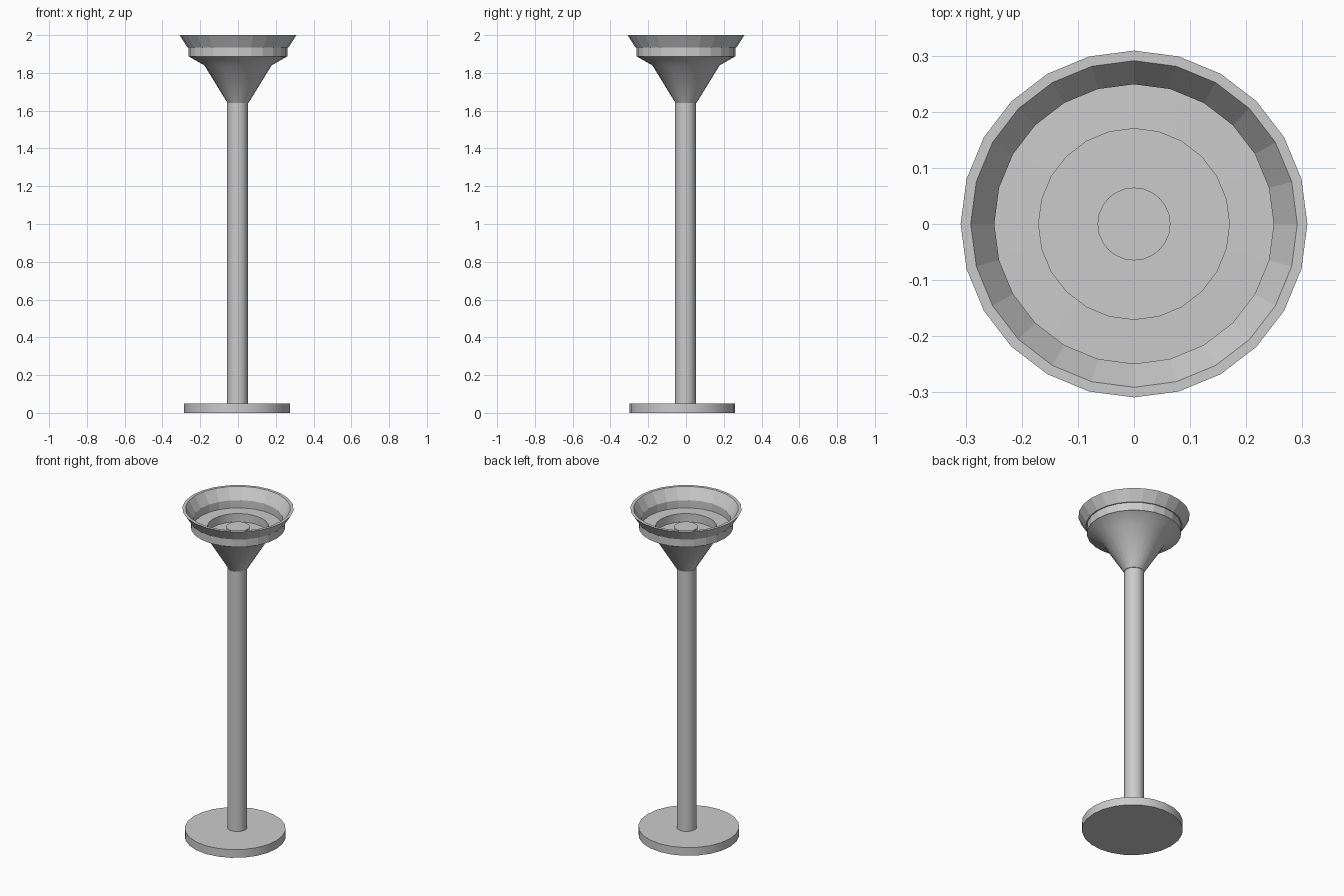
import bpy, math

if "Cube" in bpy.data.objects:
    bpy.data.objects.remove(bpy.data.objects["Cube"])

SIDES = 24


def lathe(name, profile, center=(0, 0), closed=False, smooth=None):
    """Revolve (radius, z) points round a vertical axis; radius 0 makes a pole."""
    verts, rings = [], []
    for r, z in profile:
        count = SIDES if r > 0 else 1
        rings.append([len(verts) + i % count for i in range(SIDES)])
        for i in range(count):
            a = 2 * math.pi * i / SIDES
            verts.append((center[0] + r * math.cos(a), center[1] + r * math.sin(a), z))
    faces = []
    pairs = list(zip(rings, rings[1:] + rings[:1]))
    for lo, hi in pairs if closed else pairs[:-1]:
        if len(set(lo)) == 1:
            faces.append(hi[::-1])
        elif len(set(hi)) == 1:
            faces.append(lo)
        else:
            for i in range(SIDES):
                j = (i + 1) % SIDES
                faces.append((lo[i], lo[j], hi[j], hi[i]))
    mesh = bpy.data.meshes.new(name)
    mesh.from_pydata(verts, [], faces)
    obj = bpy.data.objects.new(name, mesh)
    bpy.context.collection.objects.link(obj)
    if smooth:
        bpy.ops.object.select_all(action='DESELECT')
        obj.select_set(True)
        bpy.context.view_layer.objects.active = obj
        bpy.ops.object.shade_smooth_by_angle(angle=math.radians(smooth))
    return obj


# Foot disc, slightly off the axis, and the pole
lathe("base", [(0, 0), (0.28, 0), (0.28, 0.05), (0, 0.05)], (-0.005, -0.02), smooth=35)
lathe("pole", [(0, 0.05), (0.055, 0.05), (0.055, 1.64), (0, 1.64)], (-0.003, -0.003), smooth=35)

# Funnel with a recessed well and a flat ledge
lathe("funnel", [(0, 1.64), (0.055, 1.64), (0.178, 1.84), (0.262, 1.888),
                 (0.17, 1.89), (0.17, 1.84), (0, 1.84)], smooth=40)

# Raised centre socket in the well
lathe("socket", [(0, 1.84), (0.065, 1.84), (0.065, 1.89), (0, 1.89)], smooth=35)

# Faceted collar and flared rim
lathe("rim", [(0.262, 1.886), (0.262, 1.935), (0.268, 1.935), (0.309, 2.0),
              (0.291, 2.0), (0.249, 1.935), (0.249, 1.886)], closed=True)
